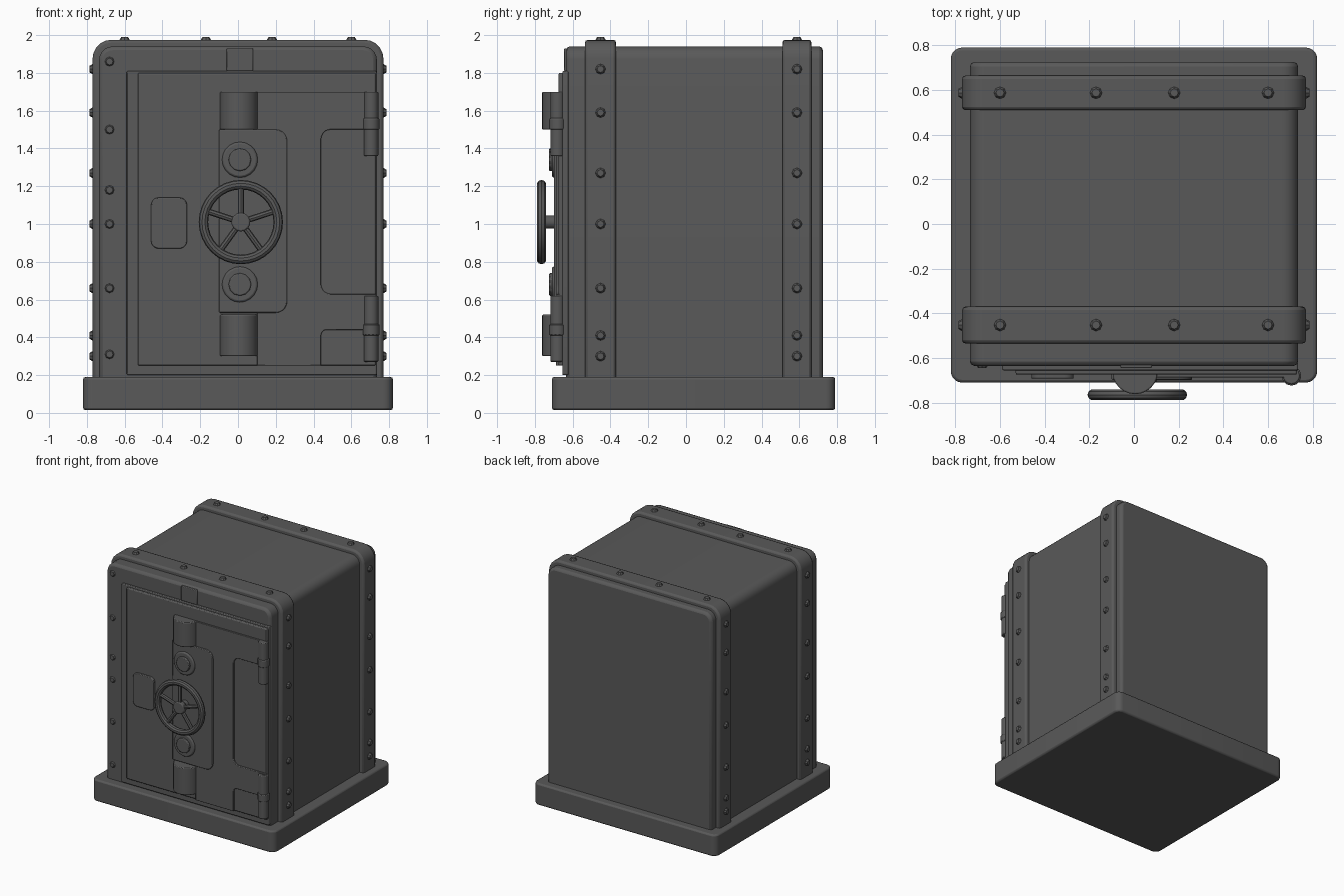
import bpy
import math
from mathutils import Vector

cube = bpy.data.objects.get("Cube")
if cube:
    bpy.data.objects.remove(cube, do_unlink=True)

steel = bpy.data.materials.new("dark_grey_steel")
steel.use_nodes = True
GREY = (0.1, 0.1, 0.1, 1)
steel.diffuse_color = GREY
steel.node_tree.nodes["Principled BSDF"].inputs["Base Color"].default_value = GREY


def finish(obj, name, bevel=0.0):
    obj.name = name
    obj.data.materials.clear()
    obj.data.materials.append(steel)
    if bevel:
        mod = obj.modifiers.new("bevel", "BEVEL")
        mod.width = bevel
        mod.segments = 2
        mod.limit_method = "ANGLE"
        mod.angle_limit = math.radians(50)
    bpy.ops.object.select_all(action="DESELECT")
    obj.select_set(True)
    bpy.context.view_layer.objects.active = obj
    bpy.ops.object.shade_smooth_by_angle(angle=math.radians(35))
    return obj


def rounded(corners, steps=5):
    """Outline from (x, z, radius) corners, each rounded by a curve."""
    out = []
    n = len(corners)
    for i, (x, z, r) in enumerate(corners):
        p = Vector((x, z))
        if not r:
            out.append(p)
            continue
        a = p + (Vector(corners[i - 1][:2]) - p).normalized() * r
        b = p + (Vector(corners[(i + 1) % n][:2]) - p).normalized() * r
        for k in range(steps + 1):
            t = k / steps
            # weight near a circular arc
            w0, w1, w2 = (1 - t) ** 2, 1.414 * t * (1 - t), t * t
            out.append((a * w0 + p * w1 + b * w2) / (w0 + w1 + w2))
    return out


def plate(name, corners, front, back, bevel=0.0):
    """Upright outline in x and z, extruded along y."""
    pts = rounded(corners)
    n = len(pts)
    verts = [(p.x, y, p.y) for y in (front, back) for p in pts]
    faces = [tuple(range(n)), tuple(range(2 * n - 1, n - 1, -1))]
    faces += [(i, i + n, (i + 1) % n + n, (i + 1) % n) for i in range(n)]
    area = sum(pts[i - 1].x * pts[i].y - pts[i].x * pts[i - 1].y for i in range(n))
    if area < 0:
        faces = [f[::-1] for f in faces]
    mesh = bpy.data.meshes.new(name)
    mesh.from_pydata(verts, [], faces)
    obj = bpy.data.objects.new(name, mesh)
    bpy.context.collection.objects.link(obj)
    return finish(obj, name, bevel)


def rect(x0, x1, z0, z1, r=0.0, low=None):
    low = r if low is None else low
    return [(x0, z0, low), (x1, z0, low), (x1, z1, r), (x0, z1, r)]


def rod(name, start, end, radius, sides=16, bevel=0.0, tip=None):
    a, b = Vector(start), Vector(end)
    d = b - a
    bpy.ops.mesh.primitive_cone_add(
        vertices=sides, radius1=radius, radius2=radius if tip is None else tip,
        depth=d.length, location=(a + b) / 2,
        rotation=d.to_track_quat("Z", "Y").to_euler())
    return finish(bpy.context.object, name, bevel)


# Plinth, lying flat with rounded upright corners
plinth = plate("plinth", rect(-0.82, 0.82, -0.79, 0.71, 0.05), -0.19, -0.015, 0.012)
plinth.rotation_euler = (math.radians(90), 0, 0)
plinth.rotation_euler.x = -math.radians(90)
plinth.scale.y = -1
plinth.scale.z = 1
bpy.ops.object.transform_apply(location=False, rotation=True, scale=True)
low = min(v.co.z for v in plinth.data.vertices)
near = min(v.co.y for v in plinth.data.vertices)
for v in plinth.data.vertices:
    v.co.z += 0.015 - low
    v.co.y += -0.71 - near
plinth.data.flip_normals()

# Body and the two raised bands wrapped around it
plate("body", rect(-0.735, 0.735, 0.17, 1.94, 0.07, 0), -0.635, 0.725, 0.02)
for label, y0, y1 in (("front", -0.535, -0.37), ("back", 0.51, 0.665)):
    plate(label + "_band", rect(-0.77, 0.77, 0.17, 1.975, 0.1, 0), y0, y1, 0.015)
    mid = (y0 + y1) / 2
    for side in (-1, 1):
        for z in (0.3, 0.41, 0.66, 1.0, 1.27, 1.59, 1.82):
            rod(label + "_band_rivet", (side * 0.765, mid, z),
                (side * 0.785, mid, z), 0.03, 8, tip=0.018)
    for x in (-0.6, -0.17, 0.18, 0.6):
        rod(label + "_band_top_rivet", (x, mid, 1.97), (x, mid, 1.99), 0.03, 8, tip=0.018)
for z in (0.31, 0.66, 1.0, 1.18, 1.5, 1.86):
    rod("frame_rivet", (-0.68, -0.63, z), (-0.68, -0.645, z), 0.028, 8, tip=0.018)

# Door in two steps, with a small keeper above it
plate("door_rim", rect(-0.59, 0.735, 0.2, 1.81, 0.01), -0.655, -0.62, 0.006)
plate("door", rect(-0.53, 0.73, 0.25, 1.8, 0.01), -0.675, -0.64, 0.008)
plate("top_keeper", rect(-0.06, 0.08, 1.81, 1.93), -0.645, -0.62, 0.005)

# Hinge strap plate with a tall opening on the hinge side
strap = [(0.1, 0.25, 0), (0.44, 0.25, 0), (0.44, 0.44, 0.03), (0.73, 0.44, 0),
         (0.73, 0.63, 0), (0.44, 0.63, 0.05), (0.44, 1.5, 0.05), (0.73, 1.5, 0),
         (0.73, 1.7, 0), (0.1, 1.7, 0)]
plate("hinge_strap", strap, -0.688, -0.66, 0.004)
plate("lock_plate", [(-0.1, 0.53, 0), (0.26, 0.53, 0.06), (0.26, 1.5, 0.06), (-0.1, 1.5, 0)],
      -0.698, -0.66, 0.005)
plate("handle_plate", rect(-0.46, -0.27, 0.87, 1.14, 0.04), -0.692, -0.66, 0.005)
for z0, z1 in ((0.27, 0.62), (1.36, 1.7)):
    rod("hinge_barrel", (0.705, -0.68, z0), (0.705, -0.68, z1), 0.038, 12, 0.006)
    rod("hinge_collar", (0.705, -0.68, z0 + 0.14), (0.705, -0.68, z0 + 0.2), 0.044, 12, 0.006)

# Upright lock drums and round dials
for z0, z1 in ((0.3, 0.52), (1.5, 1.7)):
    rod("lock_drum", (0.005, -0.66, z0), (0.005, -0.66, z1), 0.102, 24, 0.006)
for z in (0.68, 1.34):
    rod("dial_base", (0.01, -0.67, z), (0.01, -0.71, z), 0.105, 20, 0.006, 0.09)
    rod("dial_knob", (0.01, -0.7, z), (0.01, -0.725, z), 0.06, 12, 0.006)

# Hand wheel
HUB = Vector((0.015, -0.765, 1.01))
bpy.ops.mesh.primitive_torus_add(
    location=HUB, rotation=(math.radians(90), 0, 0), major_segments=32,
    minor_segments=10, major_radius=0.198, minor_radius=0.025)
finish(bpy.context.object, "wheel_rim")
rod("wheel_axle", (HUB.x, -0.67, HUB.z), (HUB.x, -0.76, HUB.z), 0.035, 14)
rod("wheel_hub", (HUB.x, -0.745, HUB.z), (HUB.x, -0.785, HUB.z), 0.05, 14, 0.008)
for k in range(5):
    a = math.radians(90 + 72 * k)
    rod("wheel_spoke", HUB, HUB + Vector((math.cos(a), 0, math.sin(a))) * 0.195, 0.016, 8)
